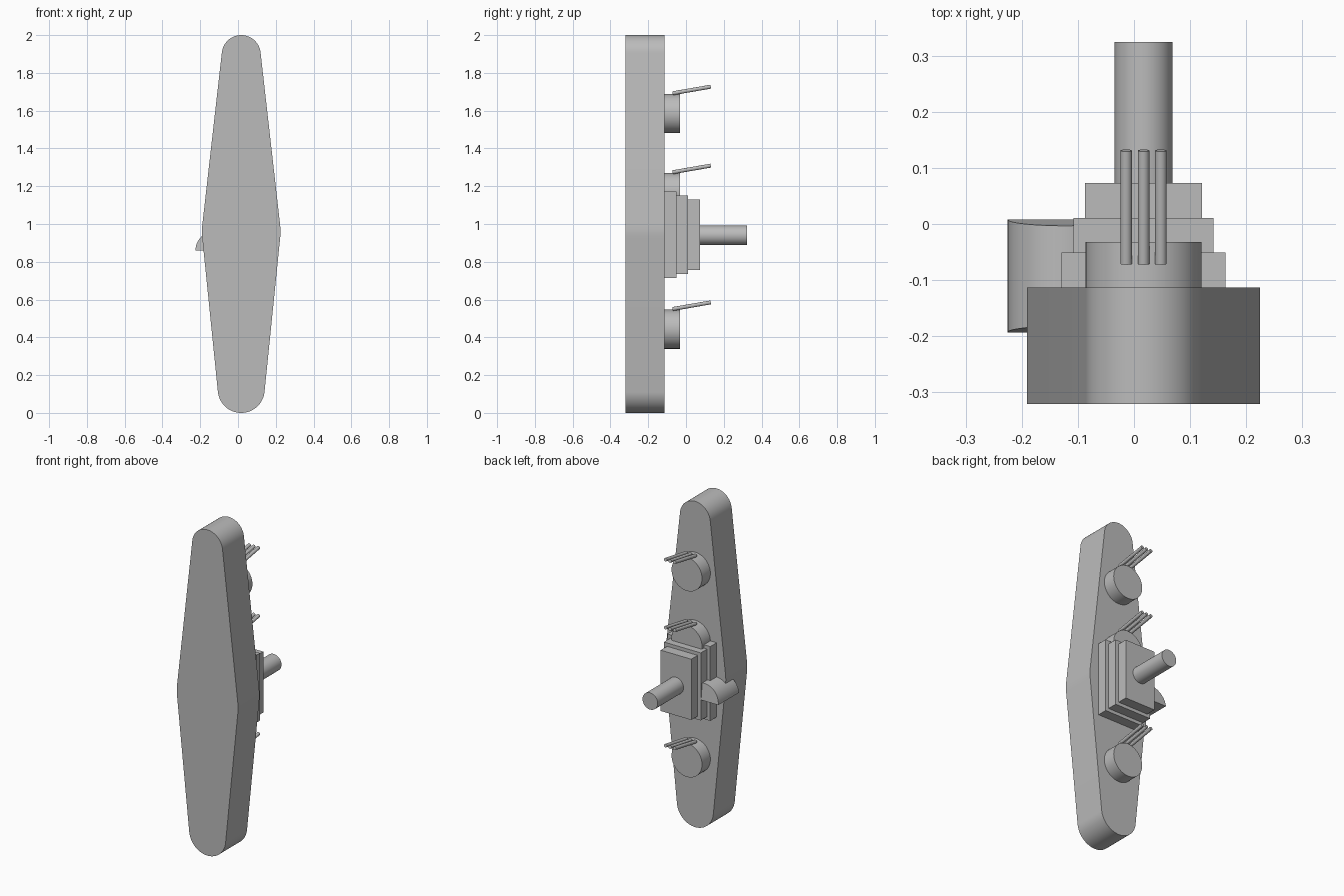
import bpy, bmesh, math
from mathutils import Vector

cube = bpy.data.objects.get("Cube")
if cube:
    bpy.data.objects.remove(cube)

grey = bpy.data.materials.new("plain_grey")
grey.use_nodes = True
COLOUR = (0.5, 0.5, 0.5, 1)
grey.diffuse_color = COLOUR
grey.node_tree.nodes["Principled BSDF"].inputs["Base Color"].default_value = COLOUR

CX = 0.017           # centre line of the hull
DECK = -0.113        # deck level along y


def finish(obj, name):
    obj.name = name
    obj.data.materials.clear()
    obj.data.materials.append(grey)
    bpy.ops.object.select_all(action='DESELECT')
    obj.select_set(True)
    bpy.context.view_layer.objects.active = obj
    bpy.ops.object.shade_smooth_by_angle(angle=math.radians(30))
    return obj


def prism(name, outline, y0, y1, taper=0.0):
    """Extrude an (x, z) outline along y; taper draws both ends in with height."""
    base = min(z for _, z in outline)
    bm = bmesh.new()
    rings = [[bm.verts.new((x, y + s * taper * (z - base), z)) for x, z in outline]
             for y, s in ((y0, 1), (y1, -1))]
    bm.faces.new(rings[0])
    bm.faces.new(rings[1][::-1])
    for i in range(len(outline)):
        j = (i + 1) % len(outline)
        bm.faces.new((rings[0][i], rings[1][i], rings[1][j], rings[0][j]))
    bmesh.ops.recalc_face_normals(bm, faces=bm.faces)
    mesh = bpy.data.meshes.new(name)
    bm.to_mesh(mesh)
    bm.free()
    obj = bpy.data.objects.new(name, mesh)
    bpy.context.collection.objects.link(obj)
    return finish(obj, name)


def rod(name, start, end, radius, sides=48):
    a, b = Vector(start), Vector(end)
    bpy.ops.mesh.primitive_cylinder_add(vertices=sides, radius=radius,
                                        depth=(b - a).length, location=(a + b) / 2)
    obj = bpy.context.object
    obj.rotation_euler = (b - a).to_track_quat('Z', 'Y').to_euler()
    return finish(obj, name)


def arc(cx, cz, r, a0, a1, n):
    angles = [math.radians(a0 + (a1 - a0) * i / n) for i in range(n + 1)]
    return [(cx + r * math.cos(a), cz + r * math.sin(a)) for a in angles]


# Hull: rounded ends joined by straight sides to the widest point
half = (arc(0, 0.124, 0.124, -90, -5.7, 16) + arc(-0.092, 0.96, 0.3, -5.7, 6.2, 6)
        + arc(0, 1.897, 0.103, 6.2, 90, 16))
outline = [(CX + x, z) for x, z in half] + [(CX - x, z) for x, z in half[-2:0:-1]]
prism("hull", outline, -0.321, DECK)

# Three turrets, each with three raised gun barrels
for t, z in enumerate((1.585, 1.167, 0.443), 1):
    rod(f"turret_{t}", (CX, DECK, z), (CX, -0.032, z), 0.1035)
    for b in (-1, 0, 1):
        x = CX + b * 0.031
        rod(f"turret_{t}_barrel_{b + 2}", (x, -0.071, z + 0.107),
            (x, 0.131, z + 0.142), 0.0103, 24)

# Stepped superstructure
for i in range(3):
    hw, hh = 0.146 - 0.021 * i, 0.228 - 0.0207 * i
    y = DECK + 0.062 * i
    box = [(CX + sx * hw, 0.943 + sz * hh) for sx, sz in ((-1, -1), (1, -1), (1, 1), (-1, 1))]
    prism(f"superstructure_level_{i + 1}", box, y, y + 0.062)

# Funnel
rod("funnel", (CX, 0.07, 0.94), (CX, 0.324, 0.94), 0.0515)

# Half-round sponson on one side
prism("side_sponson", arc(-0.123, 0.86, 0.102, 0, 180, 24), -0.193, 0.008, 0.11)
